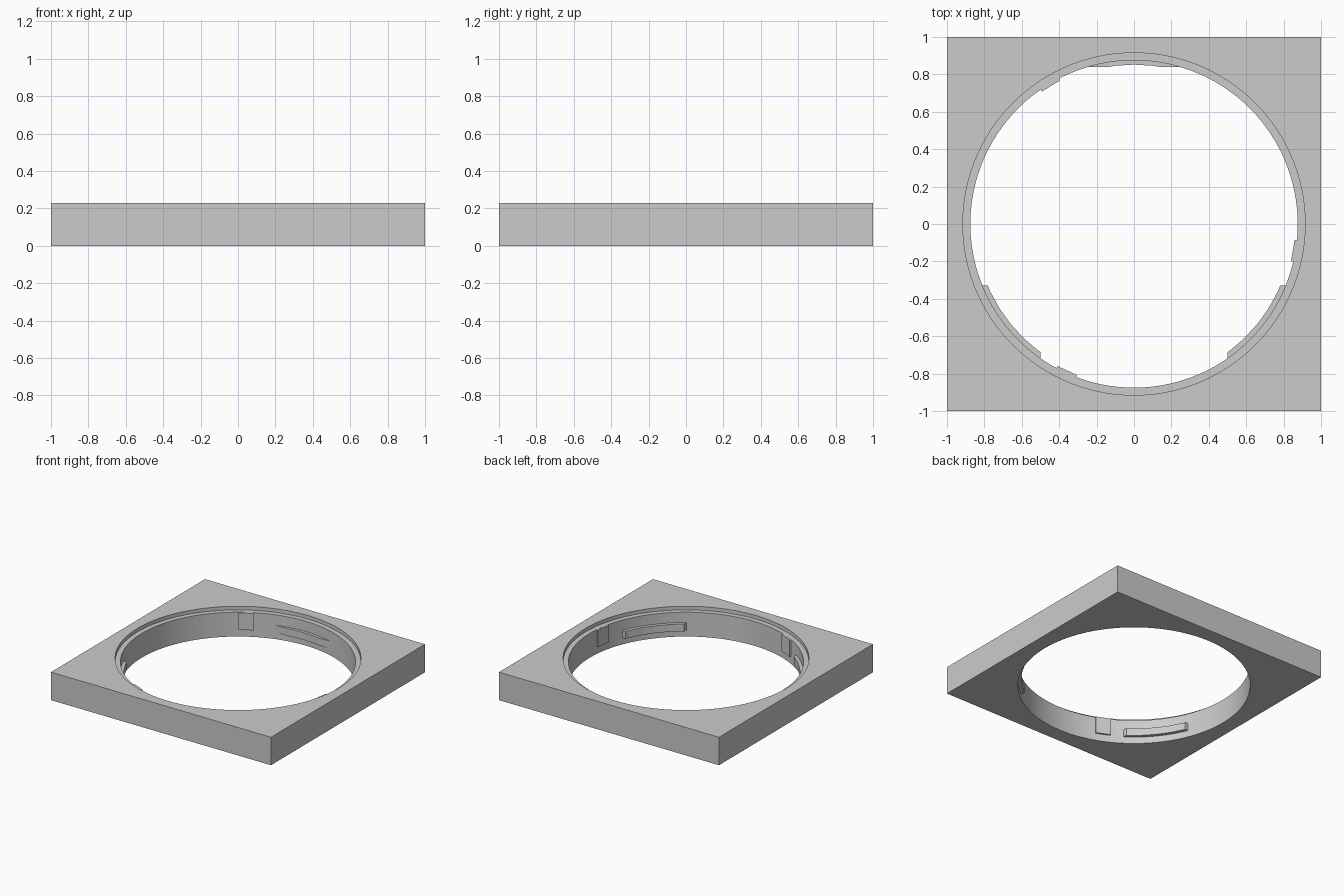
import bpy, bmesh, math
from mathutils import Matrix, Vector

HEIGHT, LEDGE = 0.23, 0.2      # plate top and recess floor
BORE, RECESS = 0.875, 0.915    # hole radii
EMBED = 0.89                   # how far the lugs sink into the wall

if "Cube" in bpy.data.objects:
    bpy.data.objects.remove(bpy.data.objects["Cube"])

grey = bpy.data.materials.new("light_grey")
grey.use_nodes = True
grey.diffuse_color = (0.6, 0.6, 0.6, 1)
grey.node_tree.nodes["Principled BSDF"].inputs["Base Color"].default_value = grey.diffuse_color


def make_object(name, bm):
    bmesh.ops.recalc_face_normals(bm, faces=bm.faces)
    mesh = bpy.data.meshes.new(name)
    bm.to_mesh(mesh)
    bm.free()
    mesh.materials.append(grey)
    obj = bpy.data.objects.new(name, mesh)
    bpy.context.collection.objects.link(obj)
    return obj


def box(size, centre, matrix=Matrix()):
    bm = bmesh.new()
    place = matrix @ Matrix.Translation(centre) @ Matrix.Diagonal((*size, 1))
    bmesh.ops.create_cube(bm, size=1, matrix=place)
    return bm


def cut_hole(target, radius, bottom):
    """Bore a round hole from the given height up through the top."""
    bpy.ops.mesh.primitive_cylinder_add(vertices=120, radius=radius, depth=1,
                                        location=(0, 0, bottom + 0.5))
    cutter = bpy.context.object
    cutter.hide_render = True
    mod = target.modifiers.new("hole", 'BOOLEAN')
    mod.operation, mod.solver, mod.object = 'DIFFERENCE', 'EXACT', cutter
    bpy.context.view_layer.objects.active = target
    bpy.ops.object.modifier_apply(modifier=mod.name)
    bpy.data.objects.remove(cutter)


def arc_lug(name, start, end, inner, planes):
    """Curved bar on the bore wall, trimmed square by cutting planes."""
    bm = bmesh.new()
    steps = 6
    angles = [math.radians(start + (end - start) * i / steps) for i in range(steps + 1)]
    path = [(a, inner) for a in angles] + [(a, EMBED) for a in reversed(angles)]
    face = bm.faces.new([bm.verts.new((r * math.cos(a), r * math.sin(a), 0.055))
                         for a, r in path])
    top = bmesh.ops.extrude_face_region(bm, geom=[face])["geom"]
    bmesh.ops.translate(bm, vec=(0, 0, 0.06),
                        verts=[v for v in top if isinstance(v, bmesh.types.BMVert)])
    for point, outward in planes:
        cut = bmesh.ops.bisect_plane(bm, geom=bm.verts[:] + bm.edges[:] + bm.faces[:],
                                     plane_co=point, plane_no=outward, clear_outer=True)
        rim = [e for e in cut["geom_cut"] if isinstance(e, bmesh.types.BMEdge)]
        if rim:
            bmesh.ops.holes_fill(bm, edges=rim, sides=0)
    make_object(name, bm)


# Square plate with a stepped round opening
plate = make_object("square_plate", box((2, 2, HEIGHT), (0, 0, HEIGHT / 2)))
cut_hole(plate, BORE, -0.5)
cut_hole(plate, RECESS, LEDGE)
bpy.ops.object.select_all(action='DESELECT')
plate.select_set(True)
bpy.context.view_layer.objects.active = plate
bpy.ops.object.shade_smooth_by_angle(angle=math.radians(30))

# Three long curved lugs
arc_lug("back_lug", 70, 110, 0.852, [(Vector((0, 0.84, 0)), Vector((0, -1, 0)))])
for name, side, start, end in (("left_lug", 1, 300, 342), ("right_lug", -1, 198, 240)):
    arc_lug(name, start, end, 0.849, [
        (Vector((side * 0.5, 0, 0)), Vector((-side, 0, 0))),
        (Vector((0, -0.33, 0)), Vector((0, 1, 0)))])

# Three small stop blocks hanging below the recess floor
for name, angle in (("back_stop", 121), ("front_stop", 245.5), ("left_stop", -9.5)):
    inner, low, high = 0.861, 0.06, LEDGE - 0.001
    make_object(name, box((EMBED - inner, 0.115, high - low),
                          ((EMBED + inner) / 2, 0, (low + high) / 2),
                          Matrix.Rotation(math.radians(angle), 4, 'Z')))
